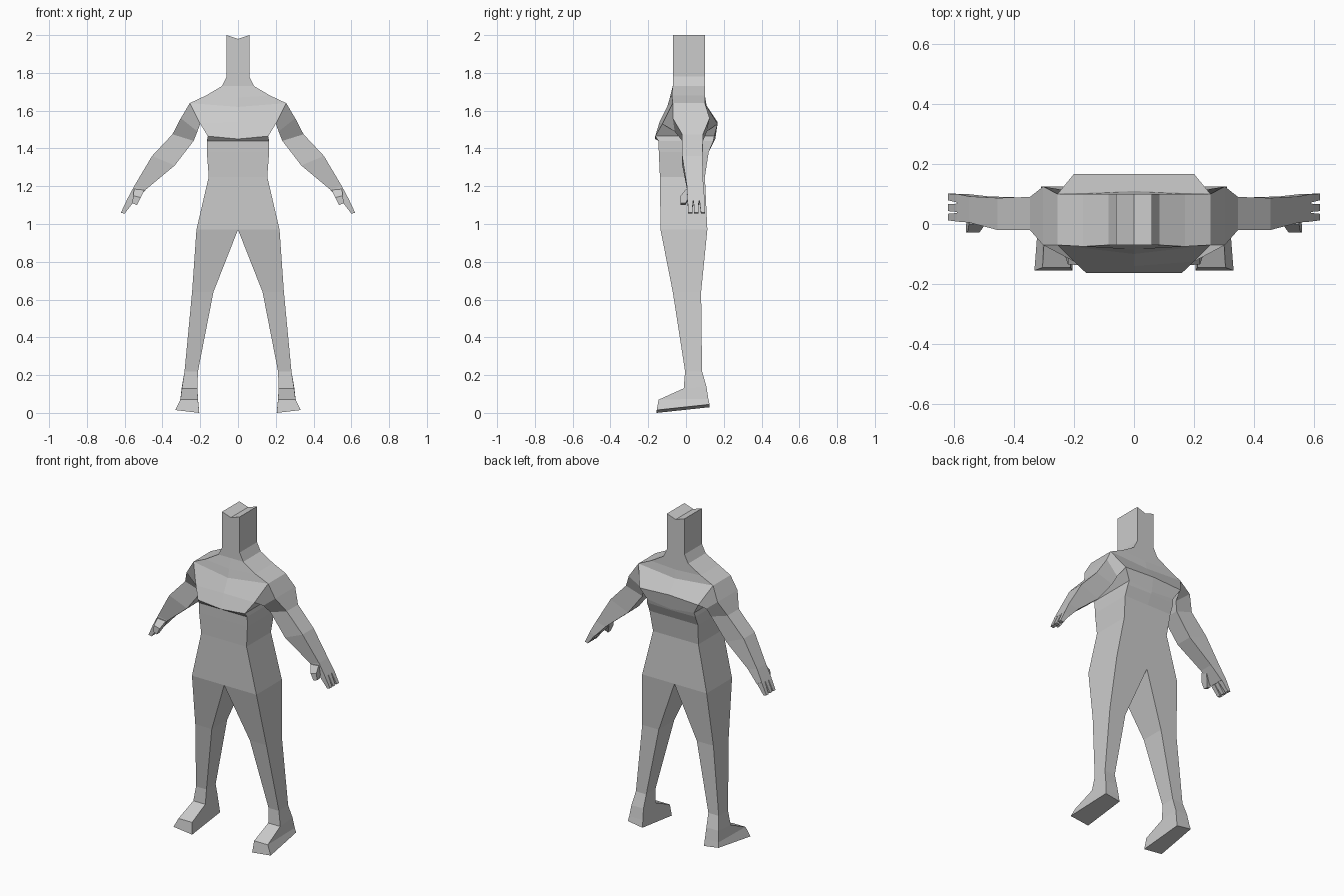
import bpy, bmesh

if "Cube" in bpy.data.objects:
    bpy.data.objects.remove(bpy.data.objects["Cube"])


def loft(bm, rings, closed=True, skip=(), cap_start=False, cap_end=False):
    """Skin quads between rings of points; skip = (row, column) faces left open."""
    rows = [[bm.verts.new(p) for p in r] for r in rings]
    n = len(rows[0])
    for i in range(len(rows) - 1):
        for j in range(n if closed else n - 1):
            if (i, j) not in skip:
                k = (j + 1) % n
                bm.faces.new((rows[i][j], rows[i][k], rows[i + 1][k], rows[i + 1][j]))
    if cap_start:
        bm.faces.new(rows[0])
    if cap_end:
        bm.faces.new(rows[-1])


def finish(bm, name):
    """Weld shared edges, mirror to the other side and link as an object."""
    bmesh.ops.remove_doubles(bm, verts=bm.verts, dist=0.0005)
    half = bmesh.ops.duplicate(bm, geom=bm.verts[:] + bm.edges[:] + bm.faces[:])["geom"]
    for v in half:
        if isinstance(v, bmesh.types.BMVert):
            v.co.x *= -1
    bmesh.ops.remove_doubles(bm, verts=bm.verts, dist=0.0005)
    bmesh.ops.recalc_face_normals(bm, faces=bm.faces)
    me = bpy.data.meshes.new(name)
    bm.to_mesh(me)
    bm.free()
    ob = bpy.data.objects.new(name, me)
    bpy.context.collection.objects.link(ob)
    return ob


def torso_row(x, zc, zs, yfc, yfs, ybs, ybc):
    """Half section: front centre, front side, back side, back centre."""
    return [(0, yfc, zc), (x, yfs, zs), (x, ybs, zs), (0, ybc, zc)]


def limb_ring(outer, inner, yf, yb, yfi=None, ybi=None):
    """Arm section from (x, z) of its outer and inner edge and front/back depth."""
    yfi = yf if yfi is None else yfi
    ybi = yb if ybi is None else ybi
    return [(outer[0], yf, outer[1]), (outer[0], yb, outer[1]),
            (inner[0], ybi, inner[1]), (inner[0], yfi, inner[1])]


def leg_ring(xi, xo, yf, zf, yb, zb, xbi=None, xbo=None, tilt=0):
    """Leg section: front inner, front outer, back outer, back inner."""
    return [(xi, yf, zf), (xo, yf, zf + tilt),
            (xbo or xo, yb, zb + tilt), (xbi if xbi is not None else xi, yb, zb)]


bm = bmesh.new()

# Neck, chest and waist; the side face of the shoulder row is left open for the arm
torso = [
    torso_row(0.06, 1.98, 2.00, -0.07, -0.07, 0.10, 0.10),
    torso_row(0.06, 1.78, 1.78, -0.07, -0.07, 0.10, 0.10),
    torso_row(0.085, 1.73, 1.73, -0.07, -0.07, 0.10, 0.10),
    torso_row(0.17, 1.67, 1.68, -0.085, -0.075, 0.10, 0.10),
    torso_row(0.255, 1.62, 1.64, -0.10, -0.07, 0.10, 0.11),
    torso_row(0.20, 1.54, 1.53, -0.14, -0.125, 0.167, 0.167),
    torso_row(0.16, 1.45, 1.465, -0.163, -0.163, 0.15, 0.155),
    torso_row(0.165, 1.44, 1.44, -0.146, -0.146, 0.145, 0.15),
    torso_row(0.165, 1.38, 1.38, -0.144, -0.144, 0.12, 0.12),
    torso_row(0.155, 1.25, 1.25, -0.138, -0.138, 0.10, 0.10),
    torso_row(0.22, 0.97, 0.97, -0.135, -0.135, 0.113, 0.113),
]
loft(bm, torso, closed=False, skip={(4, 1)})
bm.faces.new([bm.verts.new(p) for p in torso[0]])

# Arm down to the knuckles, starting on the shoulder opening
shoulder, armpit = torso[4], torso[5]
loft(bm, [
    [shoulder[1], shoulder[2], armpit[2], armpit[1]],
    limb_ring((0.303, 1.56), (0.215, 1.49), -0.07, 0.125, -0.06, 0.11),
    limb_ring((0.347, 1.475), (0.235, 1.44), -0.02, 0.09),
    limb_ring((0.455, 1.36), (0.335, 1.31), -0.02, 0.087),
    limb_ring((0.55, 1.20), (0.485, 1.185), 0.005, 0.092),
    limb_ring((0.59, 1.125), (0.555, 1.11), 0.008, 0.10),
], cap_end=True)

# Leg and foot, starting on the hip section
loft(bm, [
    torso[-1],
    leg_ring(0.13, 0.243, -0.07, 0.64, 0.08, 0.64),
    leg_ring(0.212, 0.283, -0.005, 0.22, 0.085, 0.22),
    leg_ring(0.215, 0.297, -0.012, 0.13, 0.108, 0.14),
    leg_ring(0.212, 0.305, -0.145, 0.07, 0.118, 0.075),
    leg_ring(0.205, 0.332, -0.155, 0.0, 0.125, 0.03, 0.21, 0.31, 0.015),
], cap_end=True)
finish(bm, "body")

# Three fingers, rooted in the knuckles
bm = bmesh.new()
for y0, y1, t0, t1 in ((0.008, 0.037, 0.012, 0.034),
                       (0.040, 0.068, 0.043, 0.066),
                       (0.071, 0.100, 0.079, 0.101)):
    loft(bm, [
        limb_ring((0.587, 1.13), (0.554, 1.115), y0, y1),
        limb_ring((0.62, 1.06), (0.60, 1.055), t0, t1),
    ], cap_start=True, cap_end=True)
finish(bm, "fingers")

# Thumb, pointing forward and down from the wrist
bm = bmesh.new()
loft(bm, [
    limb_ring((0.55, 1.185), (0.495, 1.18), 0.0, 0.04),
    limb_ring((0.555, 1.15), (0.515, 1.14), -0.028, 0.02),
    limb_ring((0.56, 1.11), (0.535, 1.10), -0.028, -0.003),
], cap_start=True, cap_end=True)
finish(bm, "thumbs")
